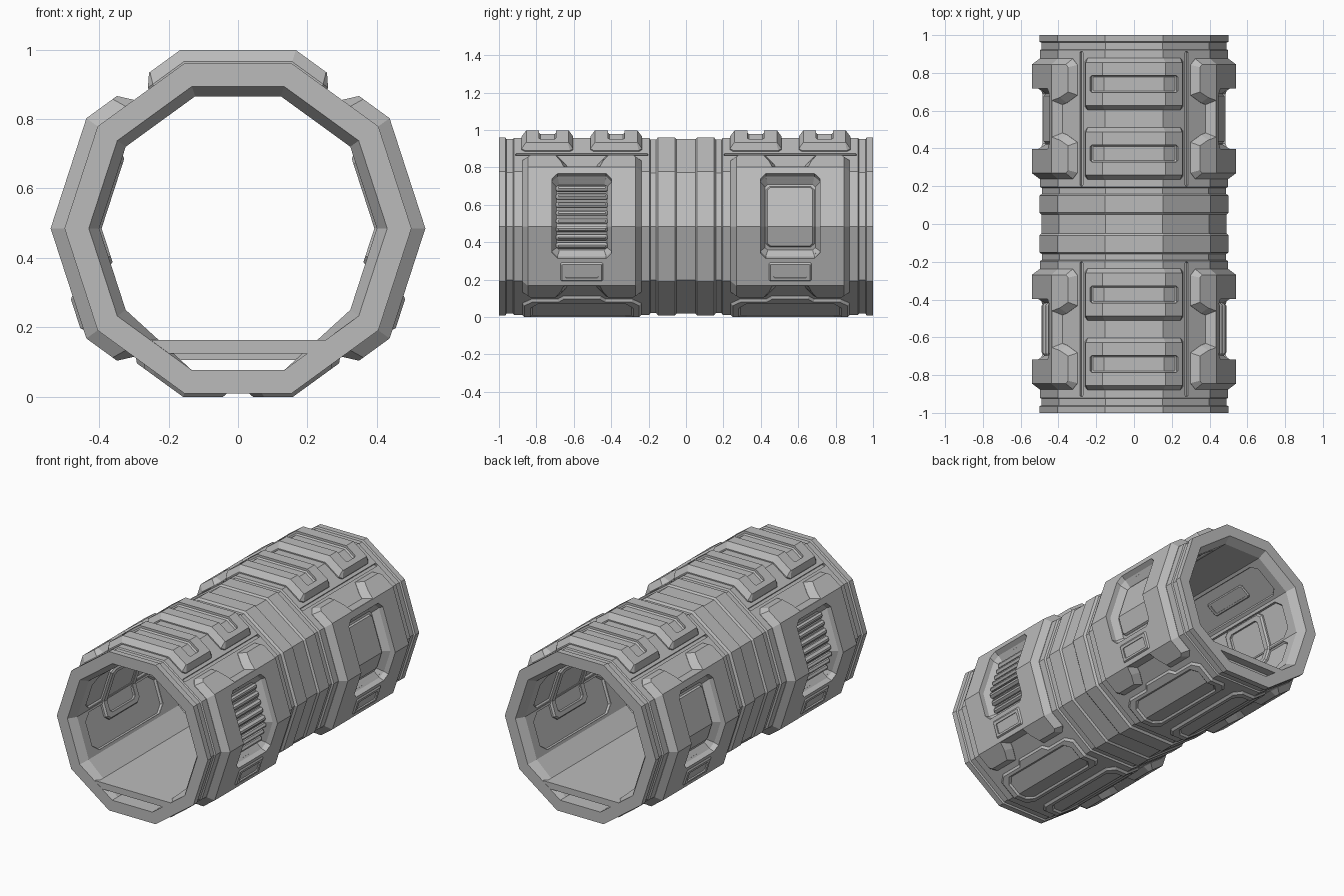
import bpy, bmesh, math
from mathutils import Vector

if bpy.data.objects.get("Cube"):
    bpy.data.objects.remove(bpy.data.objects["Cube"])

CZ, SIDES, FACET = 0.485, 10, 0.32
MODULE = 0.557
SEAM = (-4, 6)

metal = bpy.data.materials.new("grey_metal")
metal.use_nodes = True
GREY = (0.5, 0.5, 0.5, 1)
metal.diffuse_color = GREY
metal.node_tree.nodes["Principled BSDF"].inputs["Base Color"].default_value = GREY


def ring_point(a, y, r):
    """Point on the ten-sided tube; a counts facets round from the left corner."""
    k = math.floor(a)
    p, q = (Vector((math.cos(t), 0, math.sin(t)))
            for t in (math.tau * k / SIDES, math.tau * (k + 1) / SIDES))
    return p.lerp(q, a - k) * r + Vector((0, y, CZ))


def octo(a0, a1, y, half, k=0.02):
    """Rectangle with clipped corners, in facet units and y."""
    ka, y0, y1 = k / FACET, y - half, y + half
    return [(a0 + ka, y0), (a1 - ka, y0), (a1, y0 + k), (a1, y1 - k),
            (a1 - ka, y1), (a0 + ka, y1), (a0, y1 - k), (a0, y0 + k)]


def same(outline):
    return outline


def flip(outline):
    return [(5 - a, y) for a, y in outline]


def prism(bm, outline, r0, r1, c=0.0, d=None):
    """Unrolled plate from radius r0 to r1, with a chamfer c wide and d deep at r1."""
    d = c if d is None else d
    rt = r1 - math.copysign(d, r1 - r0)
    low = [bm.verts.new((a * FACET, y, r0)) for a, y in outline]
    top = [bm.verts.new((a * FACET, y, rt)) for a, y in outline]
    n = len(outline)
    cap = bm.faces.new(top)
    faces = [cap, bm.faces.new(low)]
    for i in range(n):
        j = (i + 1) % n
        faces.append(bm.faces.new((low[i], low[j], top[j], top[i])))
    bmesh.ops.recalc_face_normals(bm, faces=faces)
    if c:
        bmesh.ops.inset_region(bm, faces=[cap], thickness=c, depth=d, use_even_offset=True)


def fold(ob):
    """Fold an unrolled mesh round the tube, joining it at the seam."""
    bm = bmesh.new()
    bm.from_mesh(ob.data)
    ends = [f for f in bm.faces if any(
        all(abs(v.co.x - s * FACET) < 1e-4 for v in f.verts) for s in SEAM)]
    bmesh.ops.delete(bm, geom=ends, context="FACES")
    for k in range(*SEAM):
        bmesh.ops.bisect_plane(bm, geom=bm.verts[:] + bm.edges[:] + bm.faces[:],
                               plane_co=(k * FACET, 0, 0), plane_no=(1, 0, 0))
    for v in bm.verts:
        a = v.co.x / FACET
        a = round(a) if abs(a - round(a)) < 0.001 else a
        v.co = ring_point(a, v.co.y, v.co.z)
    bmesh.ops.remove_doubles(bm, verts=bm.verts[:], dist=1e-5)
    bmesh.ops.recalc_face_normals(bm, faces=bm.faces[:])
    bm.to_mesh(ob.data)
    bm.free()


def make(name, bm):
    mesh = bpy.data.meshes.new(name)
    bm.to_mesh(mesh)
    bm.free()
    mesh.materials.append(metal)
    ob = bpy.data.objects.new(name, mesh)
    bpy.context.collection.objects.link(ob)
    return ob


def cut(ob, hole):
    bm = bmesh.new()
    prism(bm, *hole)
    cutter = make("cutter", bm)
    cutter.hide_render = True
    mod = ob.modifiers.new("cut", "BOOLEAN")
    mod.operation, mod.solver, mod.object = "DIFFERENCE", "EXACT", cutter
    bpy.context.view_layer.update()
    dg = bpy.context.evaluated_depsgraph_get()
    mesh = bpy.data.meshes.new_from_object(ob.evaluated_get(dg))
    ob.modifiers.clear()
    ob.data = mesh
    bpy.data.objects.remove(cutter)


def plate(name, solids, holes=(), mirror=True):
    """Plate made of solids, with holes cut before folding."""
    bm = bmesh.new()
    for s in solids:
        prism(bm, *s)
    ob = make(name, bm)
    for h in holes:
        cut(ob, h)
    fold(ob)
    if mirror:
        ob.modifiers.new("mirror", "MIRROR")


# Tube shell with stepped end and middle rings, unrolled from seam to seam
outer = [(.05, .49), (.06, .5), (.15, .5), (.16, .487), (.19, .487), (.196, .498),
         (.92, .498), (.925, .49), (.96, .49), (.965, .5), (1, .5)]
inner = [(1, .43), (.95, .40), (.1, .40), (.08, .415)]
back = lambda pts: [(-y, r) for y, r in reversed(pts)]
loop = back(outer) + outer + inner + back(inner)
bm = bmesh.new()
rows = []
for a in range(SEAM[0], SEAM[1] + 1):
    # the two belly corners stay wide to leave a duct under the floor
    rows.append([bm.verts.new((a * FACET, y, .43 if a in (-3, -2) and r < .45 else r))
                 for y, r in loop])
for p, q in zip(rows, rows[1:]):
    for i in range(len(loop)):
        j = (i + 1) % len(loop)
        bm.faces.new((p[i], p[j], q[j], q[i]))
bm.faces.new(rows[0])
bm.faces.new(rows[-1])
bmesh.ops.recalc_face_normals(bm, faces=bm.faces[:])
shell = make("tube_shell", bm)

# Recesses in the shell: windows, roof grooves and inner wall pockets
for yc in (-MODULE, MODULE):
    for side in (same, flip):
        for hole in ((octo(-.54, .89, yc, .16, .03), .56, .468, .025, .04),
                     (octo(1.47, 1.53, yc, .355, .004), .52, .485),
                     (octo(-.93, -.05, yc, .335, .05), .37, .414, .01),
                     (octo(.05, .93, yc, .335, .05), .37, .414, .01),
                     (octo(1.08, 1.92, yc, .335, .04), .37, .414, .01)):
            cut(shell, (side(hole[0]),) + hole[1:])
fold(shell)

for yc, tag in ((-MODULE, "front"), (MODULE, "back")):
    # Side armour with notched flaps folded over the next facets
    quarter = [(1.1, .075), (1.2, .085), (1.42, .125), (1.42, .285), (1.32, .318)]
    edge = quarter + [(-a, y) for a, y in reversed(quarter)]
    outline = [(a, yc + y) for a, y in edge] + [(a, yc - y) for a, y in reversed(edge)]
    plate(tag + "_side_armour", [(outline, .48, .54, .03, .04)],
          [(octo(-.54, .89, yc, .16, .03), .56, .468, .025, .04)])

    # Small raised slot frame under each window
    plate(tag + "_slot_frame", [(octo(-.92, -.61, yc, .113, .006), .52, .548, .008)],
          [(octo(-.86, -.68, yc, .088, .005), .56, .532, .006)])

    # Louvres at the front, flat pane at the back
    if yc < 0:
        plate("louvre_slats", [(octo(a, a + .11, yc, .138, .009), .46, .492, .012)
                               for a in (-.42 + .155 * i for i in range(8))])
    else:
        plate("window_pane", [(octo(-.4, .77, yc, .13, .02), .46, .479, .01)])

    # Inner window backing and wall slot
    plate(tag + "_window_backing", [(octo(-.45, .9, yc, .16, .03), .42, .393, .01)],
          [(octo(-.32, .77, yc, .12, .02), .37, .404, .006)])
    plate(tag + "_wall_slot", [(octo(1.33, 1.67, yc, .15, .012), .42, .404, .006)],
          [(octo(1.39, 1.61, yc, .13, .008), .38, .41)])

    # Roof pads, each with a long slot
    for j, dy in enumerate((-.184, .184)):
        y = yc + dy
        plate(f"{tag}_roof_pad_{j + 1}", [(octo(1.59, 3.41, y, .138, .018), .48, .54, .025, .035)],
              [(octo(1.76, 3.24, y, .045, .008), .56, .518, .008)], mirror=False)

    # Thin belly plates with a recessed centre
    tab = [(-1.53, .13), (-1.44, .1)]
    belly = [(-2.4, -.27), (-2.4, .27), (-2.28, .318), (-1.65, .318), (-1.53, .27)]
    belly += tab + [(a, -y) for a, y in reversed(tab)]
    belly += [(-1.53, -.27), (-1.65, -.318), (-2.28, -.318)]
    plate(tag + "_belly_plate", [([(a, yc + y) for a, y in belly], .485, .511, .012)],
          [(octo(-2.3, -1.62, yc, .275, .04), .53, .5, .01)])

# Floor deck above the open belly duct
bm = bmesh.new()
for length, low, wide in ((.999, .125, .235), (.95, .106, .19)):
    section = [(-wide, low), (wide, low), (.255, .163), (-.255, .163)]
    ends = [[bm.verts.new((x, y, z)) for x, z in section] for y in (-length, length)]
    for e in ends:
        bm.faces.new(e)
    for i in range(4):
        j = (i + 1) % 4
        bm.faces.new((ends[0][i], ends[0][j], ends[1][j], ends[1][i]))
bmesh.ops.recalc_face_normals(bm, faces=bm.faces[:])
make("floor_deck", bm)
